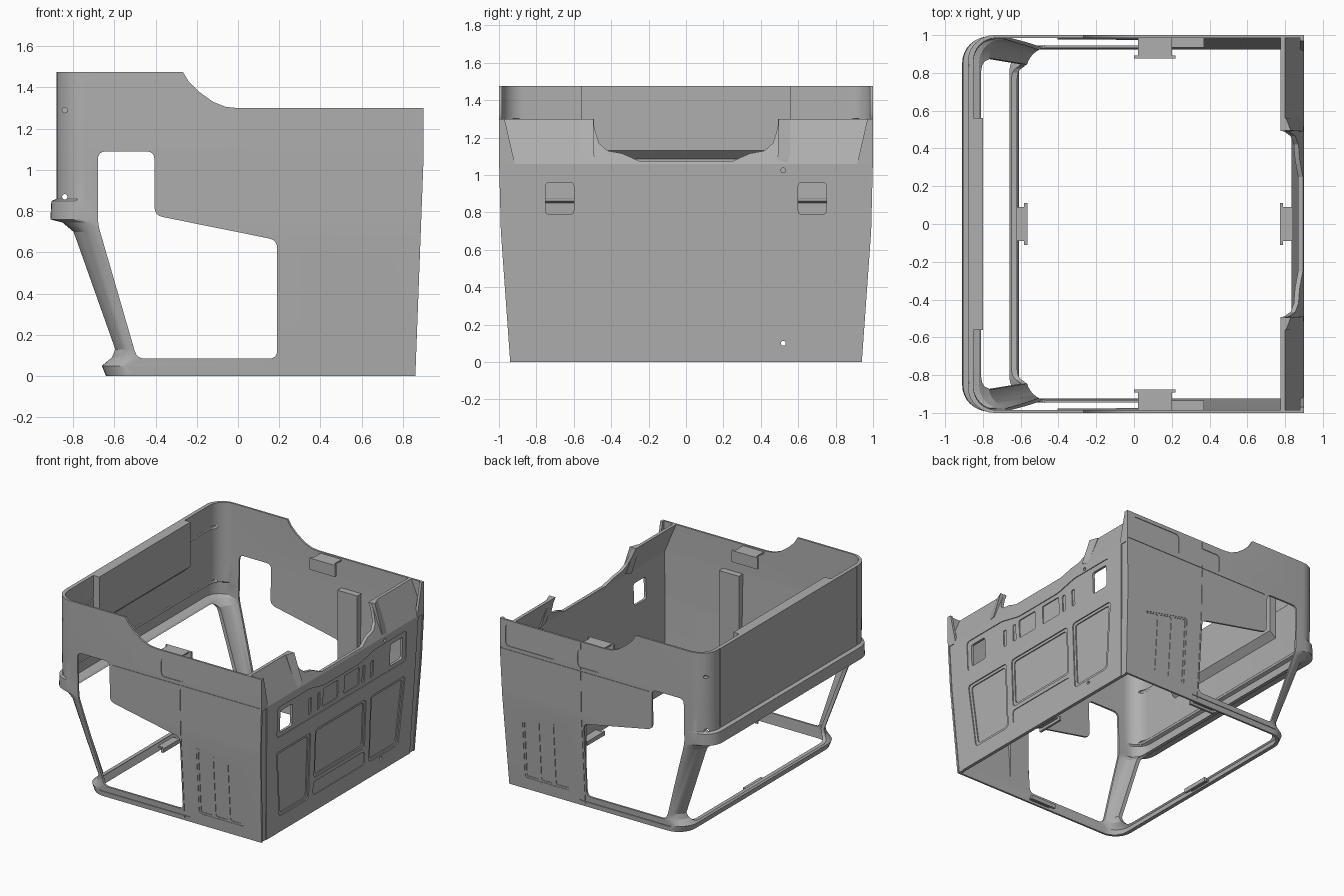
import bpy, bmesh, math
from mathutils import Vector

if "Cube" in bpy.data.objects:
    bpy.data.objects.remove(bpy.data.objects["Cube"])

grey = bpy.data.materials.new("body grey")
grey.use_nodes = True
grey.diffuse_color = (0.43, 0.43, 0.43, 1)
grey.node_tree.nodes["Principled BSDF"].inputs["Base Color"].default_value = (0.43, 0.43, 0.43, 1)


def lerp_table(table, z):
    for (z0, v0), (z1, v1) in zip(table, table[1:]):
        if z <= z1:
            return v0 + (v1 - v0) * (z - z0) / (z1 - z0)
    return table[-1][1]


def half_width(z):
    return lerp_table([(0, 0.94), (0.7, 0.99), (1.1, 1.0), (2, 1.0)], z)


def rear_x(z):
    return lerp_table([(0, 0.86), (1.06, 0.9), (2, 0.9)], z)


def loft(name, rings):
    """Closed solid through rings that share a point count."""
    bm = bmesh.new()
    loops = [[bm.verts.new(p) for p in ring] for ring in rings]
    for lo, hi in zip(loops, loops[1:]):
        for i in range(len(lo)):
            j = (i + 1) % len(lo)
            bm.faces.new((lo[i], lo[j], hi[j], hi[i]))
    bm.faces.new(loops[0])
    bm.faces.new(loops[-1])
    bmesh.ops.recalc_face_normals(bm, faces=bm.faces)
    mesh = bpy.data.meshes.new(name)
    bm.to_mesh(mesh)
    bm.free()
    mesh.materials.append(grey)
    ob = bpy.data.objects.new(name, mesh)
    bpy.context.collection.objects.link(ob)
    return ob


def box(name, x, y, z):
    return loft(name, [[(x[0], y[0], h), (x[1], y[0], h), (x[1], y[1], h), (x[0], y[1], h)] for h in z])


def cut(target, cutter):
    mod = target.modifiers.new("cut", 'BOOLEAN')
    mod.operation, mod.solver, mod.object = 'DIFFERENCE', 'EXACT', cutter
    graph = bpy.context.evaluated_depsgraph_get()
    mesh = bpy.data.meshes.new_from_object(target.evaluated_get(graph))
    target.modifiers.clear()
    target.data = mesh
    bpy.data.objects.remove(cutter)


def rounded(pts, r=0.03, n=4):
    out = []
    for i, p in enumerate(pts):
        p, a, b = Vector(p), Vector(pts[i - 1]), Vector(pts[(i + 1) % len(pts)])
        s, e = p + (a - p).normalized() * r, p + (b - p).normalized() * r
        for k in range(n + 1):
            t = k / n
            out.append(tuple(s * (1 - t) ** 2 + p * 2 * t * (1 - t) + e * t * t))
    return out


def rect(a0, a1, b0, b1):
    return [(a0, b0), (a1, b0), (a1, b1), (a0, b1)]


def prism_y(pts, near, far):
    return loft("cutter", [[(a, near, b) for a, b in pts], [(a, far, b) for a, b in pts]])


def prism_x(pts, near, far, name="cutter"):
    return loft(name, [[(near, a, b) for a, b in pts], [(far, a, b) for a, b in pts]])


def side_pocket(pts, depth, sides=(-1, 1)):
    for s in sides:
        cut(shell, loft("cutter", [[(a, s * (half_width(b) - depth), b) for a, b in pts],
                                   [(a, s * 1.1, b) for a, b in pts]]))


def rear_pocket(pts, depth, both=False):
    for s in ((-1, 1) if both else (1,)):
        cut(wall, loft("cutter", [[(rear_x(b) - depth, s * a, b) for a, b in pts],
                                  [(1.1, s * a, b) for a, b in pts]]))


# Front and side shell: a U-shaped section lofted upward
front_profile = [(0, -0.64), (0.05, -0.66), (0.09, -0.615), (0.13, -0.60), (0.7, -0.80), (0.745, -0.85),
                 (0.76, -0.91), (0.85, -0.905), (0.86, -0.88), (1.06, -0.88), (1.1, -0.88), (1.475, -0.88)]


def u_section(z, xf):
    def run(x, w, r):
        half = [(rear_x(z), w)]
        for k in range(9):
            t = math.radians(90 + 90 * k / 8)
            half.append((x + r + r * math.cos(t), w - r + r * math.sin(t)))
        return half + [(a, -b) for a, b in reversed(half)]
    w = half_width(z)
    loop = run(xf, w, 0.14) + run(xf + 0.03, w - 0.015, 0.12)[::-1]
    return [(a, b, z) for a, b in loop]


shell = loft("cab_shell", [u_section(z, x) for z, x in front_profile])

# Arch above the sides, door openings and front window
cut(shell, prism_y([(1.2, 1.3), (0, 1.3), (-0.06, 1.306), (-0.12, 1.33), (-0.19, 1.38),
                    (-0.24, 1.43), (-0.27, 1.48), (-0.27, 1.6), (1.2, 1.6)], -1.2, 1.2))
cut(shell, prism_y(rounded([(-0.49, 0.085), (0.19, 0.085), (0.19, 0.66), (-0.405, 0.78),
                            (-0.405, 1.09), (-0.68, 1.09), (-0.68, 0.74)], 0.04), -1.2, 1.2))
cut(shell, prism_x(rounded([(-0.84, 0.06), (0.84, 0.06), (0.88, 0.735), (-0.88, 0.735)], 0.07), -1.2, -0.45))

# Side seams, sill line, vents and recessed covers
for z0, z1 in ((0.02, 0.7), (0.7, 1.1), (1.1, 1.29)):
    side_pocket(rect(0.2, 0.206, z0, z1), 0.004)
side_pocket(rect(-0.38, 0.89, 1.07, 1.08), 0.004)
side_pocket(rect(-0.53, 0.25, 0.037, 0.046), 0.006)
side_pocket(rounded(rect(0.04, 0.23, 1.1, 1.24), 0.03), 0.005)
side_pocket(rounded(rect(0.42, 0.85, 1.1, 1.27), 0.03), 0.005, (1,))
side_pocket(rounded([(0.33, 0.09), (0.72, 0.09), (0.72, 0.545), (0.33, 0.625)], 0.03), 0.003)
for a, b in ((0.345, 0.455), (0.472, 0.58), (0.597, 0.705)):
    top = [0.61 - 0.2 * (x - 0.345) for x in (a, b)]
    side_pocket(rounded([(a, 0.105), (b, 0.105), (b, top[1]), (a, top[0])], 0.02), 0.007)

# Bolt holes in the front corners and panel seams
for z in (0.87, 1.29):
    ring = [(-0.84 + 0.013 * math.cos(k * math.pi / 6), z + 0.013 * math.sin(k * math.pi / 6)) for k in range(12)]
    cut(shell, prism_y(ring, -1.2, 1.2))
for s in (-1, 1):
    cut(shell, box("cutter", (-1, -0.874), (s * 0.84 - 0.004, s * 0.84 + 0.004), (0.87, 1.6)))

# Inner front stiffener with a chamfered lower edge
stiffener = [(-0.855, 1.08), (-0.80, 1.13), (-0.80, 1.475), (-0.855, 1.475)]
loft("front_stiffener", [[(a, s, b) for a, b in stiffener] for s in (-0.56, 0.56)])

# Rear wall, leaning inward above the crease
rings = []
for z, x in ((0, 0.86), (0.7, rear_x(0.7)), (1.06, 0.9), (1.3, 0.8)):
    w = half_width(z) - 0.006
    rings.append([(x - 0.025, -w, z), (x, -w, z), (x, w, z), (x - 0.025, w, z)])
wall = loft("rear_wall", rings)

half_notch = [(0.5, 1.4), (0.49, 1.25), (0.465, 1.17), (0.42, 1.13), (0.34, 1.115), (0.25, 1.075)]
cut(wall, prism_x(half_notch + [(-a, b) for a, b in reversed(half_notch)], 0.5, 1.2))

# Rear wall pressings
rear_pocket([(0.93, 1.05), (1.05, 1.05), (1.05, -0.01), (0.88, -0.01)], 0.006, True)
panel = [(0.79, 1.0), (0.4, 1.0), (0.22, 0.96), (-0.22, 0.96), (-0.4, 1.0), (-0.79, 1.0), (-0.79, 0.76), (0.79, 0.76)]
rear_pocket(rounded(panel), 0.006)
rear_pocket(rounded(rect(0.6, 0.75, 0.79, 0.96), 0.02), 0.1, True)
for a, b, top in ((0.365, 0.395, 0.92), (0.26, 0.29, 0.92), (0.04, 0.22, 0.93)):
    rear_pocket(rounded(rect(a, b, 0.79, top), 0.012), 0.014, True)
rear_pocket(rounded([(0.37, 0.125), (0.73, 0.125), (0.79, 0.645), (0.37, 0.645)]), 0.008, True)
rear_pocket(rounded([(0.39, 0.145), (0.71, 0.145), (0.765, 0.625), (0.39, 0.625)]), 0.016, True)
rear_pocket(rounded(rect(-0.31, 0.31, 0.265, 0.645)), 0.008)
rear_pocket(rounded(rect(-0.29, 0.29, 0.285, 0.625)), 0.016)
rear_pocket(rounded(rect(-0.315, 0.315, 0.13, 0.235)), 0.006)
for z in (0.1, 1.025):
    rear_pocket(rounded(rect(0.508, 0.532, z - 0.012, z + 0.012), 0.01), 0.1)

for s, side in ((-1, "right"), (1, "left")):
    # Rear corner flange and lug beside the notch
    prism_x([(s * a, b) for a, b in ((0.915, 1.06), (0.996, 1.06), (0.996, 1.3), (0.97, 1.3))],
            0.88, 0.9, side + "_corner_flange")
    loft(side + "_notch_lug", [[(0.86, s * 0.49, 1.08), (0.898, s * 0.49, 1.08), (0.898, s * 0.56, 1.06), (0.86, s * 0.56, 1.06)],
                               [(0.78, s * 0.495, 1.3), (0.83, s * 0.495, 1.3), (0.805, s * 0.56, 1.3), (0.78, s * 0.56, 1.3)]])
    # Pillar behind the door opening
    loft(side + "_inner_pillar", [[(a, s * y, z) for a, y in
                                   ((0.2, 0.935), (0.37, 0.935), (0.37, half_width(z) - 0.01), (0.2, half_width(z) - 0.01))]
                                  for z in (0.02, 0.7, 1.07)])
    # Side brackets, low and high
    for level, z, wall_y in (("lower", 0.0, 0.935), ("upper", 1.2, 0.99)):
        name = side + "_" + level + "_bracket"
        h = 0.03 if level == "lower" else 0.09
        box(name + "_web", (0.02, 0.2), sorted((s * 0.885, s * wall_y)), (z + h - 0.012, z + h))
        box(name + "_lip", (0.0, 0.22), sorted((s * 0.875, s * 0.892)), (z, z + h))

# Front and rear lower brackets
for name, x0, x1, lip in (("front", -0.625, -0.57, -0.575), ("rear", 0.785, 0.85, 0.78)):
    box(name + "_bracket_web", (x0, x1), (-0.09, 0.09), (0.02, 0.032))
    box(name + "_bracket_lip", (lip - 0.008, lip + 0.01), (-0.11, 0.11), (0.0, 0.032))

# Smooth the curved corners and keep the creases
bpy.ops.object.select_all(action='DESELECT')
for ob in (shell, wall):
    ob.select_set(True)
bpy.context.view_layer.objects.active = shell
bpy.ops.object.shade_smooth_by_angle(angle=math.radians(20))
